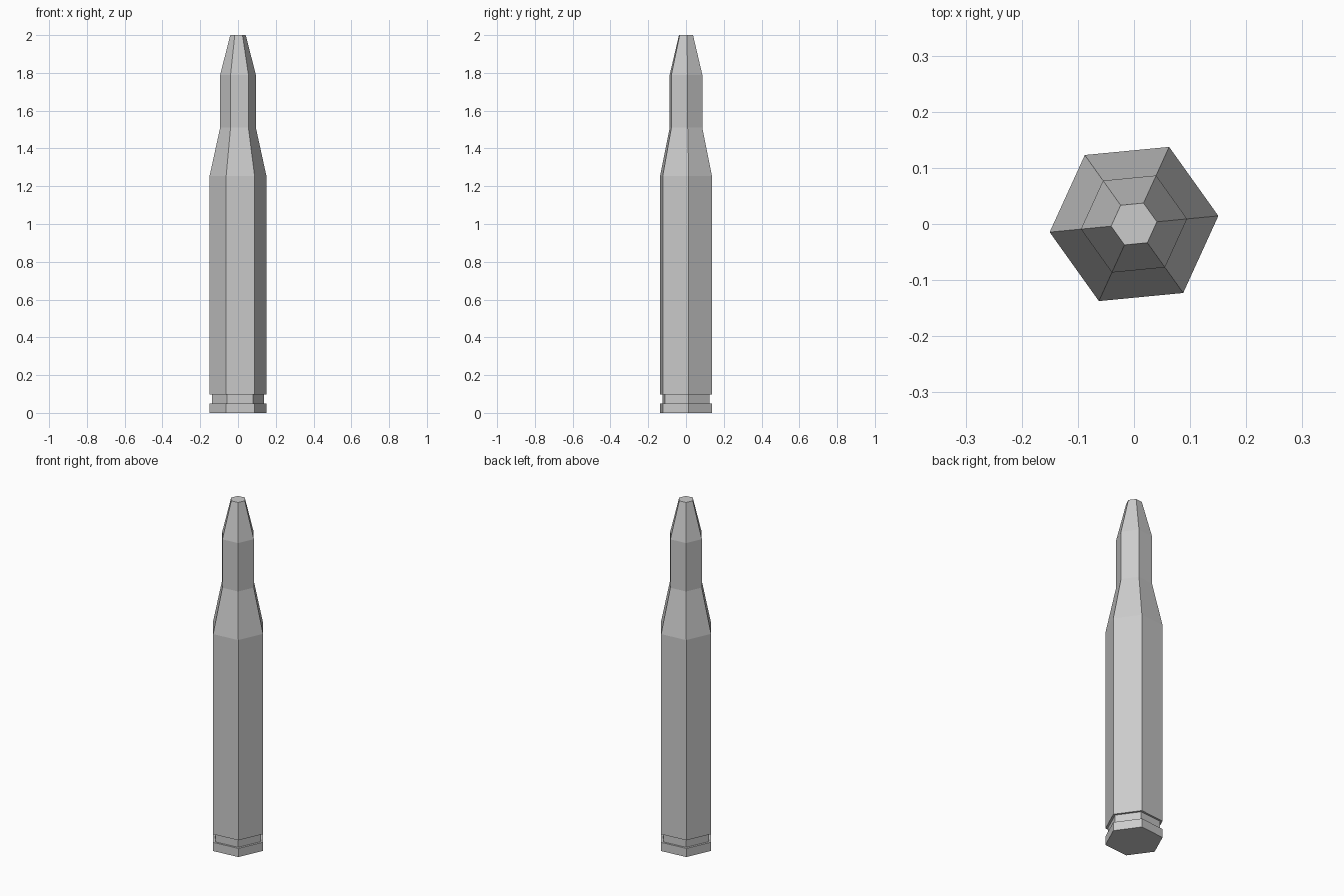
import bpy
import bmesh
from math import cos, sin, tau, radians

SIDES = 6
TWIST = radians(5.5)

cube = bpy.data.objects.get("Cube")
if cube:
    bpy.data.objects.remove(cube, do_unlink=True)

metal = bpy.data.materials.new("grey_metal")
metal.use_nodes = True
GREY = (0.6, 0.6, 0.6, 1)
metal.diffuse_color = GREY
metal.node_tree.nodes["Principled BSDF"].inputs["Base Color"].default_value = GREY


def lathe(name, profile, cap_bottom=False, cap_top=False):
    """Sweep (radius, height) points around z as a flat-sided prism."""
    bm = bmesh.new()
    rings = []
    for r, z in profile:
        angles = [TWIST + tau * i / SIDES for i in range(SIDES)]
        rings.append([bm.verts.new((r * cos(a), r * sin(a), z)) for a in angles])
    for low, high in zip(rings, rings[1:]):
        for i in range(SIDES):
            j = (i + 1) % SIDES
            bm.faces.new((low[i], low[j], high[j], high[i]))
    if cap_bottom:
        bm.faces.new(rings[0][::-1])
    if cap_top:
        bm.faces.new(rings[-1])
    mesh = bpy.data.meshes.new(name)
    bm.to_mesh(mesh)
    bm.free()
    mesh.materials.append(metal)
    obj = bpy.data.objects.new(name, mesh)
    bpy.context.collection.objects.link(obj)
    return obj


# Casing: rim, extractor groove, straight body and tapered shoulder
lathe("casing", [(0.151, 0), (0.151, 0.05), (0.138, 0.05), (0.138, 0.097),
                 (0.151, 0.097), (0.151, 1.255), (0.095, 1.51)], cap_bottom=True)

# Tip: straight neck and blunt tapered nose
lathe("tip", [(0.095, 1.51), (0.095, 1.79), (0.041, 2)], cap_top=True)
